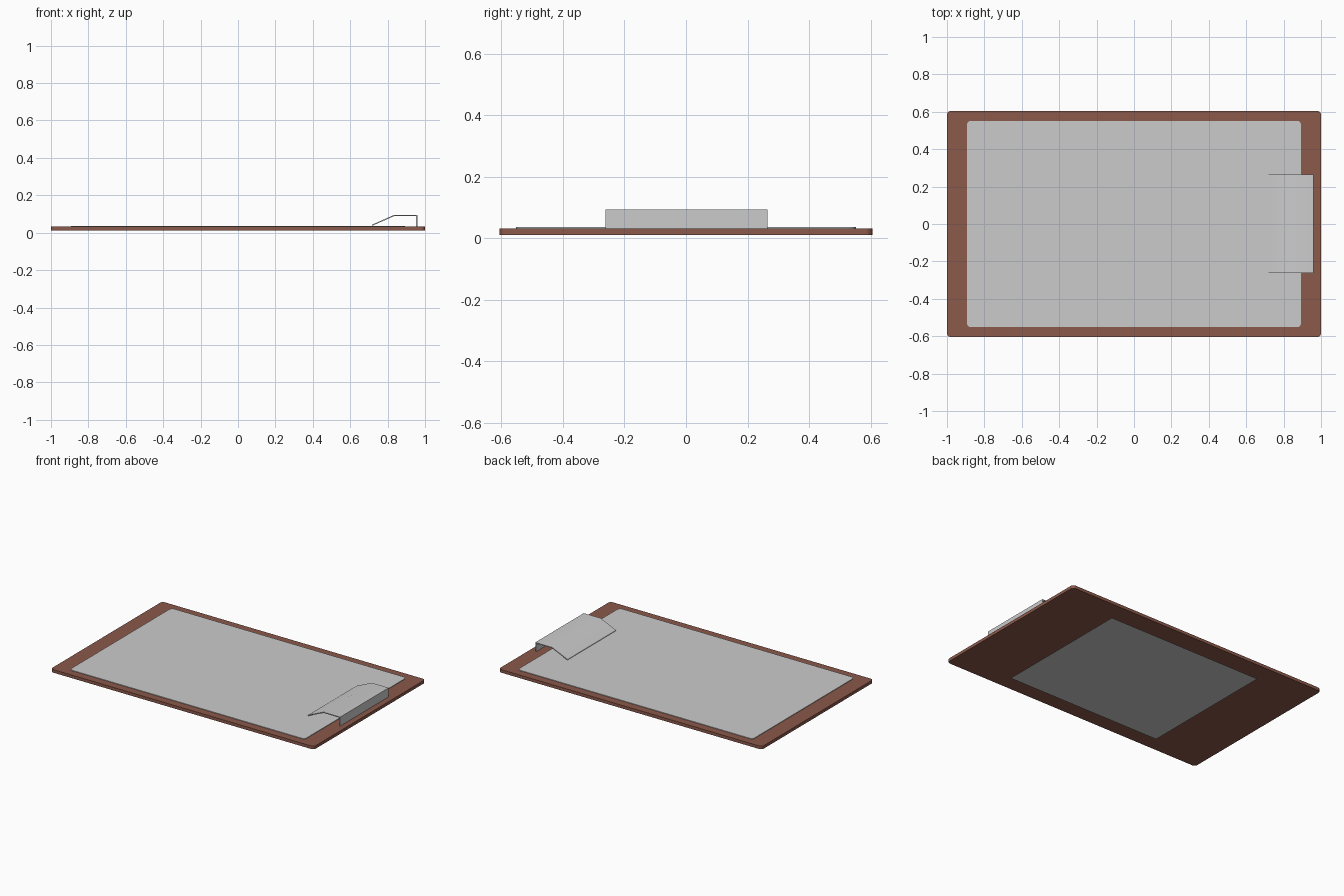
import bpy, bmesh, math

if "Cube" in bpy.data.objects:
    bpy.data.objects.remove(bpy.data.objects["Cube"])


def add_object(name, bm, color=None):
    bmesh.ops.recalc_face_normals(bm, faces=bm.faces)
    mesh = bpy.data.meshes.new(name)
    bm.to_mesh(mesh)
    bm.free()
    obj = bpy.data.objects.new(name, mesh)
    bpy.context.collection.objects.link(obj)
    if color:
        mat = bpy.data.materials.new(name + "_colour")
        mat.diffuse_color = (*color, 1)
        mat.use_nodes = True
        mat.node_tree.nodes["Principled BSDF"].inputs["Base Color"].default_value = mat.diffuse_color
        mesh.materials.append(mat)
    return obj


def prism(points, direction):
    """Close a planar outline and sweep it along a direction."""
    bm = bmesh.new()
    face = bm.faces.new([bm.verts.new(p) for p in points])
    ext = bmesh.ops.extrude_face_region(bm, geom=[face], use_keep_orig=True)
    verts = [v for v in ext["geom"] if isinstance(v, bmesh.types.BMVert)]
    bmesh.ops.translate(bm, verts=verts, vec=direction)
    return bm


def rounded_slab(name, hx, hy, z0, z1, r, color=None, steps=5):
    pts = []
    for i, (sx, sy) in enumerate([(1, 1), (-1, 1), (-1, -1), (1, -1)]):
        for k in range(steps + 1):
            a = math.pi / 2 * (i + k / steps)
            pts.append((sx * (hx - r) + r * math.cos(a),
                        sy * (hy - r) + r * math.sin(a), z0))
    return add_object(name, prism(pts, (0, 0, z1 - z0)), color)


# Wooden board and the sheet of paper lying on it
rounded_slab("board", 1.0, 0.605, 0.011, 0.032, 0.022, (0.26, 0.1, 0.07))
rounded_slab("paper", 0.893, 0.552, 0.032, 0.036, 0.022)

# Thin flat panel under the board
bm = bmesh.new()
bm.faces.new([bm.verts.new((sx * 0.587, sy * 0.487, 0))
              for sx, sy in [(-1, -1), (-1, 1), (1, 1), (1, -1)]])
add_object("underside_panel", bm)

# Bent sheet-metal clip: sloping jaw, flat top, upright back
outer = [(0.715, 0.042), (0.832, 0.094), (0.96, 0.094), (0.96, 0.032)]
inner = [(0.953, 0.032), (0.953, 0.088), (0.834, 0.088), (0.717, 0.037)]
bm = prism([(x, -0.262, z) for x, z in outer + inner], (0, 0.526, 0))
clip = add_object("clip", bm)
bpy.context.view_layer.objects.active = clip
clip.select_set(True)
bpy.ops.object.shade_smooth_by_angle(angle=math.radians(30))
